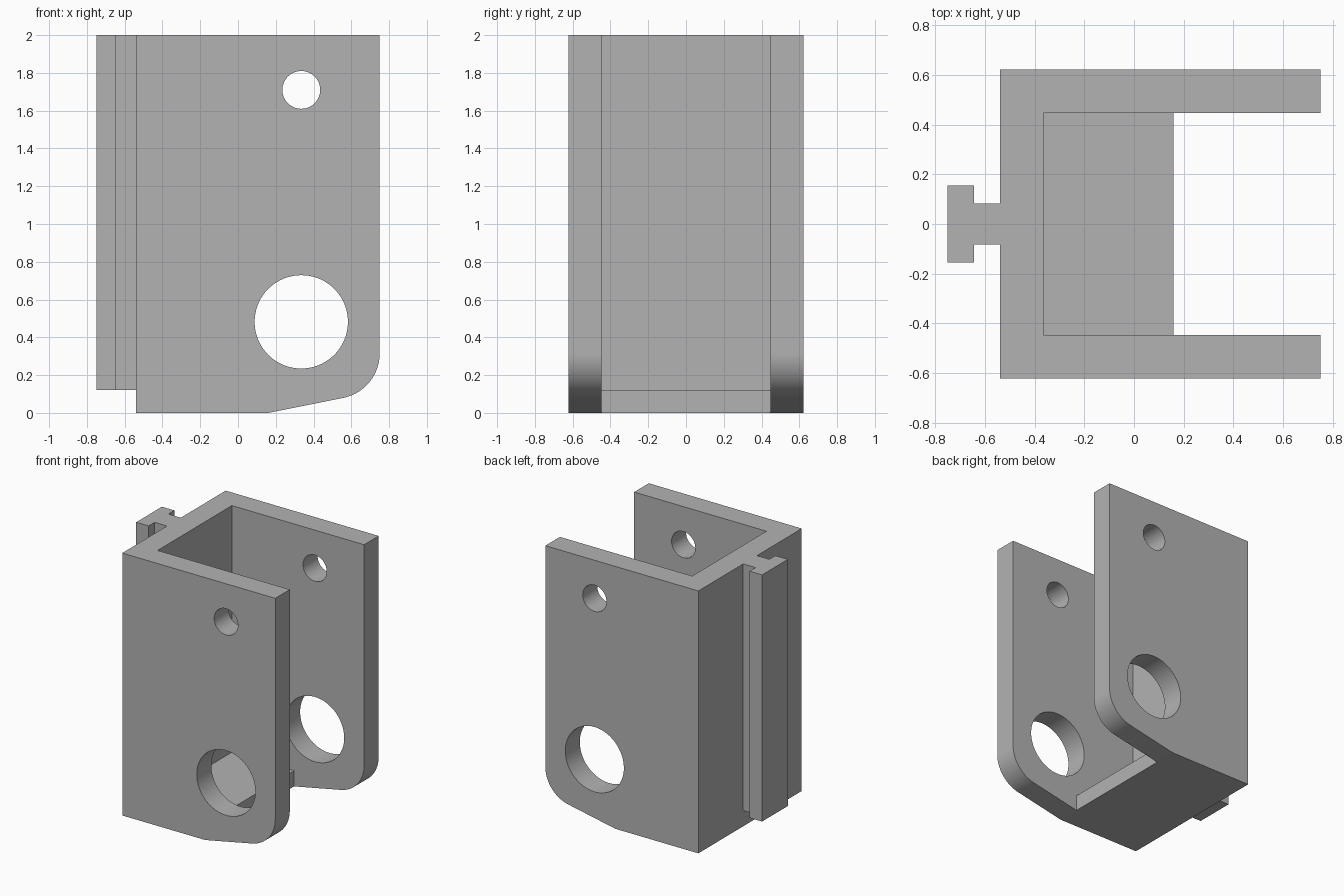
import bpy
import bmesh
from math import sin, cos, pi, radians, atan2
from mathutils import Vector

cube = bpy.data.objects.get("Cube")
if cube:
    bpy.data.objects.remove(cube, do_unlink=True)

HALF_WIDTH = 0.6225
HALF_CAVITY = 0.4475
BACK, FRONT_EDGE = -0.54, 0.75
FLOOR_END, FLOOR_TOP, TOP = 0.16, 0.12, 2.0

grey = bpy.data.materials.new("plain grey")
grey.use_nodes = True
colour = (0.45, 0.45, 0.45, 1)
grey.diffuse_color = colour
grey.node_tree.nodes["Principled BSDF"].inputs["Base Color"].default_value = colour


def prism(name, points, offset):
    """Extrude a closed outline of 3D points by an offset."""
    bm = bmesh.new()
    face = bm.faces.new([bm.verts.new(p) for p in points])
    new = bmesh.ops.extrude_face_region(bm, geom=[face])["geom"]
    bmesh.ops.translate(bm, vec=Vector(offset),
                        verts=[g for g in new if isinstance(g, bmesh.types.BMVert)])
    bmesh.ops.recalc_face_normals(bm, faces=bm.faces)
    mesh = bpy.data.meshes.new(name)
    bm.to_mesh(mesh)
    bm.free()
    mesh.materials.append(grey)
    ob = bpy.data.objects.new(name, mesh)
    bpy.context.collection.objects.link(ob)
    return ob


def across(name, outline, half):
    """Extrude a side outline (x, z) symmetrically across y."""
    return prism(name, [(x, -half, z) for x, z in outline], (0, 2 * half, 0))


def arc(cx, cz, r, start, end, steps):
    return [(cx + r * cos(a), cz + r * sin(a))
            for a in (start + (end - start) * i / steps for i in range(steps + 1))]


# Body outline: flat base, shallow rising slope and rounded lower corner
slope = atan2(0.2, 1)
radius = 0.24
cx = FRONT_EDGE - radius
cz = (cx + radius * sin(slope) - FLOOR_END) * 0.2 + radius * cos(slope)
outline = [(BACK, TOP), (BACK, 0), (FLOOR_END, 0)]
outline += arc(cx, cz, radius, slope - pi / 2, 0, 24)
outline += [(FRONT_EDGE, TOP)]
bracket = across("bracket_body", outline, HALF_WIDTH)

# Open channel between the side plates, leaving a short floor
cavity = across("cavity_cutter", [
    (-0.365, FLOOR_TOP), (FLOOR_END, FLOOR_TOP), (FLOOR_END, -0.2),
    (1, -0.2), (1, 2.2), (-0.365, 2.2)], HALF_CAVITY)

# Pin holes through both side plates
holes = [across(name, arc(0.335, z, r, 0, 2 * pi * 95 / 96, 95), 0.8)
         for name, z, r in (("upper_hole_cutter", 1.71, 0.1),
                            ("lower_hole_cutter", 0.482, 0.247))]

# T-shaped mounting rail behind the back wall
half_rail = [(-0.45, 0.083), (-0.645, 0.083), (-0.645, 0.155), (-0.75, 0.155)]
section = half_rail + [(x, -y) for x, y in reversed(half_rail)]
rail = prism("mounting_rail", [(x, y, FLOOR_TOP) for x, y in section],
             (0, 0, TOP - FLOOR_TOP))

# Combine into one solid
tools = [(cavity, "DIFFERENCE")] + [(h, "DIFFERENCE") for h in holes] + [(rail, "UNION")]
for tool, operation in tools:
    mod = bracket.modifiers.new(tool.name, "BOOLEAN")
    mod.operation = operation
    mod.solver = "EXACT"
    mod.object = tool
graph = bpy.context.evaluated_depsgraph_get()
solid = bpy.data.meshes.new_from_object(bracket.evaluated_get(graph))
bracket.modifiers.clear()
bracket.data = solid
for tool, _ in tools:
    bpy.data.objects.remove(tool, do_unlink=True)

# Smooth curved walls, crisp edges elsewhere
bpy.ops.object.select_all(action="DESELECT")
bracket.select_set(True)
bpy.context.view_layer.objects.active = bracket
bpy.ops.object.shade_smooth_by_angle(angle=radians(6))
